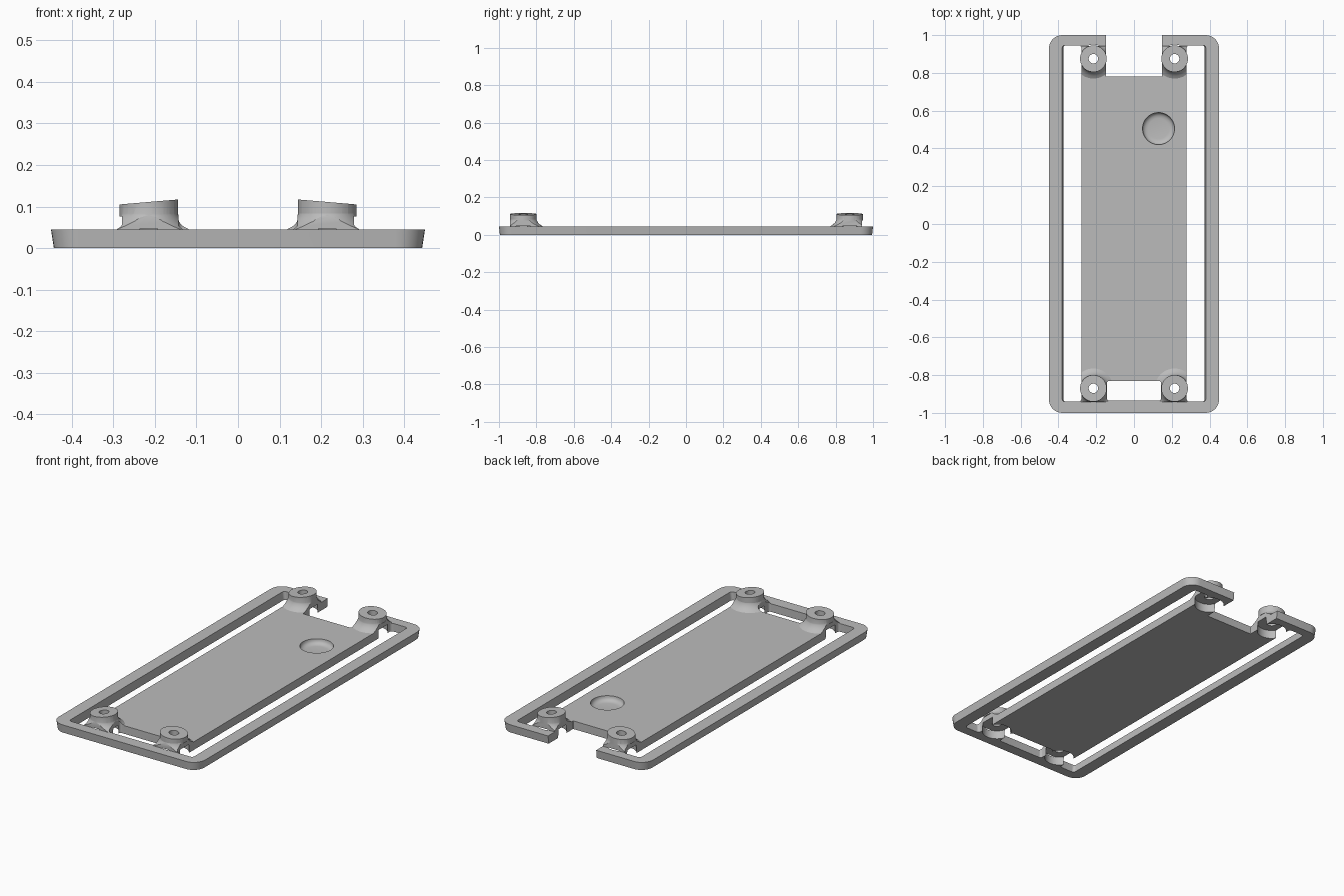
import bpy, bmesh, math

if "Cube" in bpy.data.objects:
    bpy.data.objects.remove(bpy.data.objects["Cube"])

grey = bpy.data.materials.new("plain_grey")
grey.diffuse_color = (0.5, 0.5, 0.5, 1)
grey.use_nodes = True
grey.node_tree.nodes["Principled BSDF"].inputs["Base Color"].default_value = grey.diffuse_color


def loft(name, rings):
    """Closed solid through a stack of equal-length point rings."""
    bm = bmesh.new()
    vs = [[bm.verts.new(p) for p in r] for r in rings]
    n = len(vs[0])
    for a, b in zip(vs, vs[1:]):
        for i in range(n):
            j = (i + 1) % n
            bm.faces.new((a[i], a[j], b[j], b[i]))
    bm.faces.new(vs[0])
    bm.faces.new(vs[-1])
    bmesh.ops.recalc_face_normals(bm, faces=bm.faces)
    me = bpy.data.meshes.new(name)
    bm.to_mesh(me)
    bm.free()
    ob = bpy.data.objects.new(name, me)
    bpy.context.collection.objects.link(ob)
    me.materials.append(grey)
    return ob


def lathe(name, x, y, profile, n=48):
    return loft(name, [[(x + r * math.cos(2 * math.pi * i / n),
                         y + r * math.sin(2 * math.pi * i / n), z)
                        for i in range(n)] for r, z in profile])


def rounded(x0, x1, y0, y1, z, r, seg=8):
    pts = []
    for k, (cx, cy) in enumerate(((x1 - r, y1 - r), (x0 + r, y1 - r),
                                  (x0 + r, y0 + r), (x1 - r, y0 + r))):
        for i in range(seg + 1):
            a = math.pi / 2 * (k + i / seg)
            pts.append((cx + r * math.cos(a), cy + r * math.sin(a), z))
    return pts


def block(name, x0, x1, y0, y1, z0, z1, r):
    return loft(name, [rounded(x0, x1, y0, y1, z, r) for z in (z0, z1)])


def combine(target, tool, op):
    m = target.modifiers.new(op, 'BOOLEAN')
    m.operation, m.solver, m.object = op, 'EXACT', tool
    dg = bpy.context.evaluated_depsgraph_get()
    me = bpy.data.meshes.new_from_object(target.evaluated_get(dg))
    target.modifiers.clear()
    target.data = me
    bpy.data.objects.remove(tool)


T = 0.045  # tray thickness

# Tapered outer slab with rounded corners
tray = loft("tray", [rounded(-.443, .443, -.995, .995, 0, .065),
                     rounded(-.45, .45, -1, 1, T, .07)])

posts = [(sx * .215, y) for sx in (-1, 1) for y in (-.87, .875)]

# Flared feet under each post, trimmed before the frame
for x, y in posts:
    foot = lathe("foot", x, y, [(.105, .02), (.105, T), (.092, .053),
                                (.08, .064), (.072, .078), (.07, .085)])
    s = 1 if y > 0 else -1
    ys = sorted((s * .6, s * .942))
    trim = block("trim", x - .3, x + .3, ys[0], ys[1], -.1, .3, .005)
    combine(foot, trim, 'INTERSECT')
    combine(tray, foot, 'UNION')

# Side slots, slightly wider at the top
for s in (-1, 1):
    rings = []
    for z, out in ((-.05, .368), (T + .15, .4)):
        a, b = sorted((s * .279, s * out))
        rings.append(rounded(a, b, -.941, .946, z, .015))
    combine(tray, loft("slot", rings), 'DIFFERENCE')

# End window and open notch
combine(tray, block("window", -.143, .143, -.935, -.83, -.1, .3, .012), 'DIFFERENCE')
combine(tray, block("notch", -.148, .148, .78, 1.2, -.1, .3, .004), 'DIFFERENCE')

# Post collars with tops sloping outward, then pockets and screw holes
for x, y in posts:
    collar = lathe("collar", x, y, [(.0705, .0755), (.0705, .111)])
    for v in collar.data.vertices:
        if v.co.z > .1:
            v.co.z += .085 * (.215 - abs(v.co.x))
    combine(tray, collar, 'UNION')
for x, y in posts:
    combine(tray, lathe("pocket", x, y, [(.078, -.05), (.075, .047)]), 'DIFFERENCE')
    combine(tray, lathe("hole", x, y, [(.025, -.1), (.025, .2)], 32), 'DIFFERENCE')

# Shallow round dish in the plate
combine(tray, lathe("dish", .13, .505, [(.086, .06), (.084, .034), (.078, .025),
                                        (.068, .019), (.055, .017)]), 'DIFFERENCE')

bpy.ops.object.select_all(action='DESELECT')
tray.select_set(True)
bpy.context.view_layer.objects.active = tray
bpy.ops.object.shade_smooth_by_angle(angle=math.radians(30))
